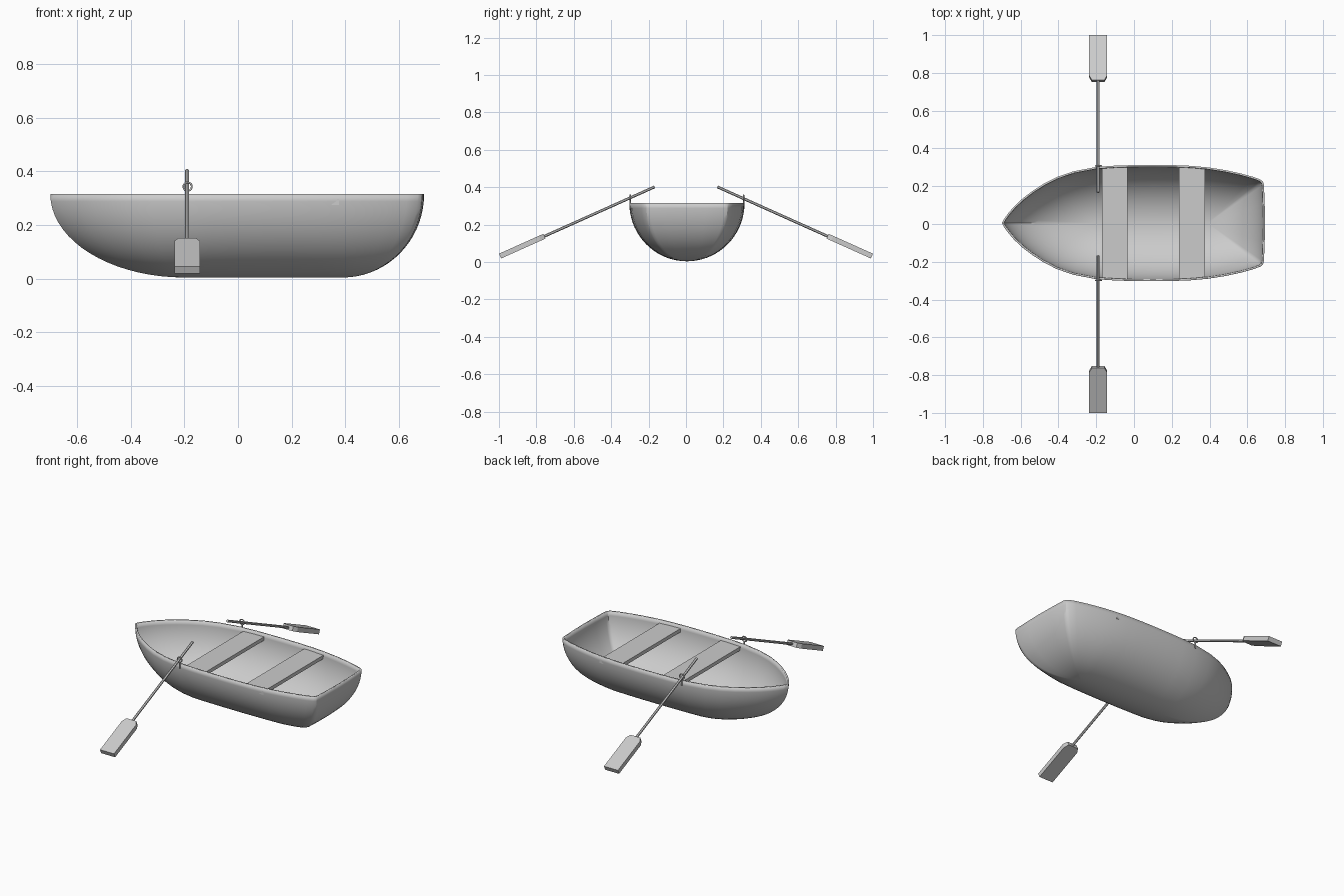
import bpy, bmesh, math
from mathutils import Vector

if "Cube" in bpy.data.objects:
    bpy.data.objects.remove(bpy.data.objects["Cube"])

Y0 = 0.005   # hull centre line
RIM, DEPTH = 0.315, 0.311


def finish(name, bm, recalc=True):
    if recalc:
        bmesh.ops.recalc_face_normals(bm, faces=bm.faces)
    me = bpy.data.meshes.new(name)
    bm.to_mesh(me)
    bm.free()
    ob = bpy.data.objects.new(name, me)
    bpy.context.collection.objects.link(ob)
    return ob


def smooth(ob, deg=30):
    bpy.ops.object.select_all(action='DESELECT')
    ob.select_set(True)
    bpy.context.view_layer.objects.active = ob
    bpy.ops.object.shade_smooth_by_angle(angle=math.radians(deg))


def rod(name, a, b, r, sides=12):
    a, b = Vector(a), Vector(b)
    bpy.ops.mesh.primitive_cylinder_add(vertices=sides, radius=r, depth=(b - a).length,
                                        location=(a + b) / 2)
    ob = bpy.context.object
    ob.name = name
    ob.rotation_euler = (b - a).to_track_quat('Z', 'Y').to_euler()
    smooth(ob)


# Hull: rim outline swept down a quarter circle onto a flat keel line
side = [(-.70, 0), (-.685, .026), (-.665, .053), (-.635, .088), (-.59, .13), (-.54, .168),
        (-.48, .207), (-.41, .243), (-.32, .274), (-.2, .297), (-.1, .304), (0, .307),
        (.1, .308), (.2, .307), (.3, .303), (.39, .295), (.48, .281), (.56, .264),
        (.63, .245), (.67, .230), (.683, .218), (.688, .2), (.692, .1), (.694, 0)]
outline = side + [(x, -y) for x, y in side[-2:0:-1]]
LEVELS = 18
bm = bmesh.new()
rows = []
for k in range(LEVELS + 1):
    a = math.pi / 2 * k / LEVELS
    c = math.cos(a)
    row = []
    for x, y in outline:
        anchor = min(max(x, -0.2), 0.39)
        row.append(bm.verts.new((anchor + (x - anchor) * c, Y0 + y * c,
                                 RIM - DEPTH * math.sin(a))))
    rows.append(row)
n = len(outline)
for up, low in zip(rows, rows[1:]):
    for i in range(n):
        j = (i + 1) % n
        bm.faces.new((up[i], up[j], low[j], low[i]))
bmesh.ops.remove_doubles(bm, verts=bm.verts, dist=1e-4)
hull = finish("hull", bm, recalc=False)
smooth(hull)
mod = hull.modifiers.new("thickness", 'SOLIDIFY')
mod.thickness = 0.01
mod.offset = -1

# Seats
for i, x in enumerate((-0.102, 0.308)):
    bpy.ops.mesh.primitive_cube_add(size=1, location=(x, Y0, 0.285))
    seat = bpy.context.object
    seat.name = f"seat_{i + 1}"
    seat.scale = (0.137, 0.592, 0.022)

# Oars and oarlocks, one set per side
OX = -0.19
for s, label in ((-1, "near"), (1, "far")):
    start = Vector((OX, s * 0.168, 0.402))
    end = Vector((OX, s * 0.994, 0.032))
    d = (end - start).normalized()
    nrm = Vector((0, -s * d.z, abs(d.y)))
    length = (end - start).length
    rod(f"oar_shaft_{label}", start, start + d * 0.67, 0.0075)

    # Blade with chamfered inner corners
    half = [(.645, .033), (.672, .0475), (length, .0475)]
    prof = half + [(u, -w) for u, w in reversed(half)]
    bm = bmesh.new()
    face = bm.faces.new([bm.verts.new(start + d * u + Vector((w, 0, 0)) - nrm * .014)
                         for u, w in prof])
    ext = bmesh.ops.extrude_face_region(bm, geom=[face])
    bmesh.ops.translate(bm, vec=nrm * .028,
                        verts=[v for v in ext["geom"] if isinstance(v, bmesh.types.BMVert)])
    finish(f"oar_blade_{label}", bm)

    # Oarlock ring and pin
    y = Y0 + s * 0.303
    bpy.ops.mesh.primitive_torus_add(major_radius=0.0155, minor_radius=0.0035,
                                     major_segments=24, minor_segments=8,
                                     location=(OX + .002, y, 0.343),
                                     rotation=(math.pi / 2, 0, 0))
    bpy.context.object.name = f"oarlock_ring_{label}"
    smooth(bpy.context.object, 60)
    rod(f"oarlock_pin_{label}", (OX + .002, y, .29), (OX + .002, y, .328), 0.004)
